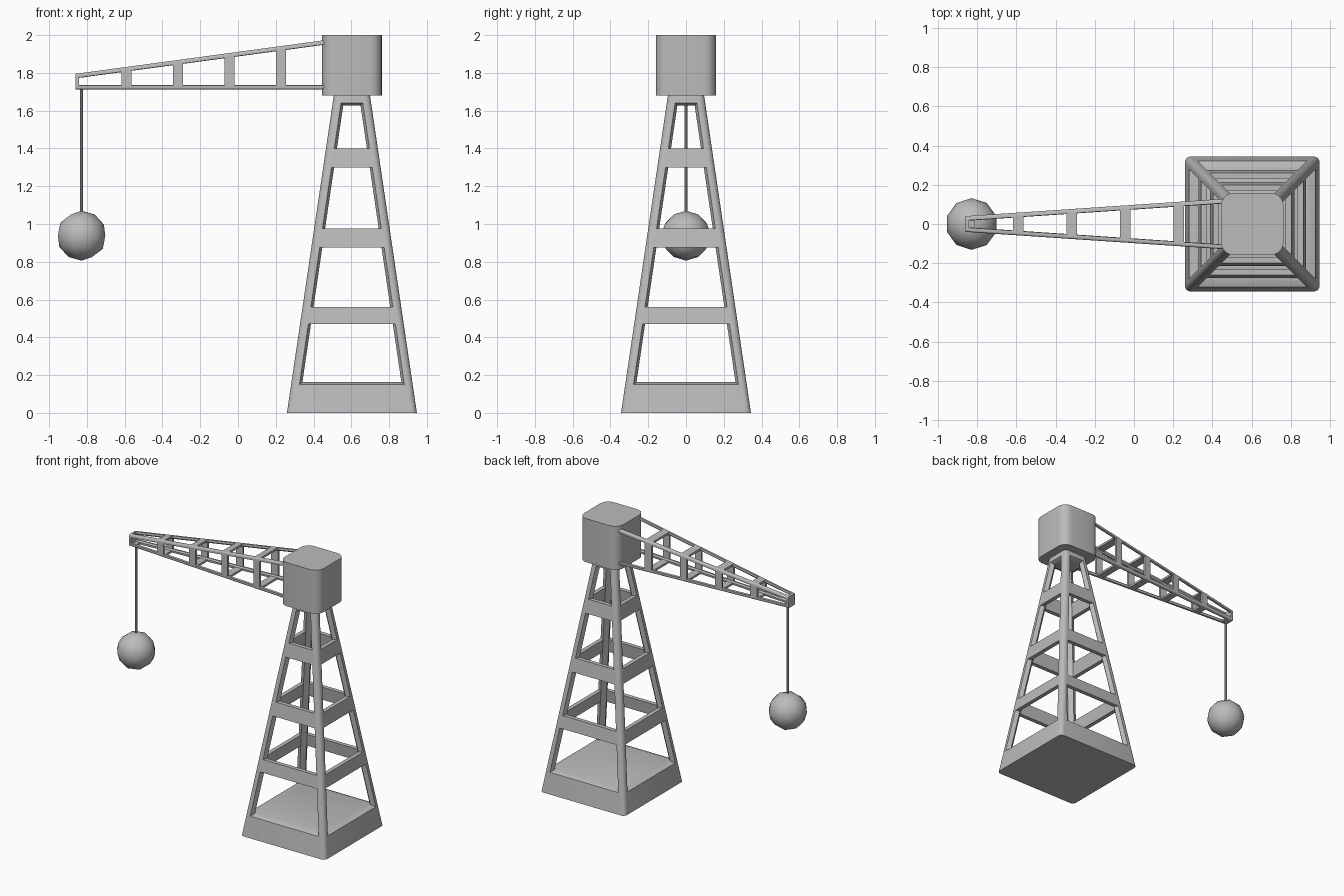
import bpy, bmesh, math
from mathutils import Vector

old = bpy.data.objects.get("Cube")
if old:
    bpy.data.objects.remove(old, do_unlink=True)

grey = bpy.data.materials.new("light grey")
grey.use_nodes = True
COLOUR = (0.5, 0.5, 0.5, 1)
grey.diffuse_color = COLOUR
grey.node_tree.nodes["Principled BSDF"].inputs["Base Color"].default_value = COLOUR


def finish(name, bm):
    bmesh.ops.recalc_face_normals(bm, faces=bm.faces)
    mesh = bpy.data.meshes.new(name)
    bm.to_mesh(mesh)
    bm.free()
    mesh.materials.append(grey)
    obj = bpy.data.objects.new(name, mesh)
    bpy.context.collection.objects.link(obj)
    bpy.ops.object.select_all(action="DESELECT")
    obj.select_set(True)
    bpy.context.view_layer.objects.active = obj
    bpy.ops.object.shade_smooth_by_angle(angle=math.radians(35))
    return obj


def loft(name, sections):
    """Skin matching closed sections and cap both ends."""
    bm = bmesh.new()
    rings = [[bm.verts.new(p) for p in s] for s in sections]
    for a, b in zip(rings, rings[1:]):
        for i in range(len(a)):
            j = (i + 1) % len(a)
            bm.faces.new((a[i], a[j], b[j], b[i]))
    bm.faces.new(rings[0])
    bm.faces.new(rings[-1])
    return finish(name, bm)


def arc(radius, steps=5):
    """Rounded outer corner, measured inward from the sharp corner."""
    turn = [math.pi / 2 * i / steps for i in range(steps + 1)]
    return [(radius * (1 - math.cos(a)), radius * (1 - math.sin(a))) for a in turn]


class Frame:
    """Tapered four-sided lattice; box(w) gives centre and half sizes along its axis."""

    def __init__(self, box, place, post, radius, depth, flare):
        self.box, self.place = box, place
        self.post, self.radius, self.depth, self.flare = post, radius, depth, flare

    def solid(self, name, levels):
        sections = []
        for w, inset in levels:
            cu, cv, hu, hv = self.box(w)
            ring = []
            for su, sv in ((1, 1), (-1, 1), (-1, -1), (1, -1)):
                pts = arc(self.radius)
                if su * sv < 0:
                    pts.reverse()
                ring += [self.place(cu + su * (hu - inset - a), cv + sv * (hv - inset - b), w)
                         for a, b in pts]
            sections.append(ring)
        return loft(name, sections)

    def posts(self, name, w0, w1):
        wide, deep = self.post + self.flare, self.depth
        shape = arc(self.radius) + [(self.post, 0), (wide, deep), (deep, wide), (0, self.post)]
        for i, (su, sv) in enumerate(((1, 1), (-1, 1), (-1, -1), (1, -1))):
            ends = []
            for w in (w0, w1):
                cu, cv, hu, hv = self.box(w)
                ends.append([self.place(cu + su * (hu - a), cv + sv * (hv - b), w)
                             for a, b in shape])
            loft(f"{name}_{i + 1}", ends)

    def band(self, name, w0, w1):
        for axis in (0, 1):
            for s in (1, -1):
                ends = []
                for w in (w0, w1):
                    box = self.box(w)
                    c, h = box[axis], box[axis + 2]
                    co, ho = box[1 - axis], box[3 - axis] - self.post
                    ring = []
                    for inset, k in ((0, -1), (0, 1), (self.depth, 1), (self.depth, -1)):
                        p = (c + s * (h - inset), co + k * ho)
                        ring.append(self.place(*(p if axis == 0 else p[::-1]), w))
                    ends.append(ring)
                loft(f"{name}_{'uv'[axis]}{'+' if s > 0 else '-'}", ends)


TOWER_X = 0.603
HOOK_X = -0.828


def tower_box(z):
    h = 0.344 - 0.248 * z / 1.68
    return TOWER_X, 0, h, h


def jib_box(x):
    t = (x + 0.86) / 1.31
    low, high = 1.712, 1.795 + 0.177 * t
    return 0, (low + high) / 2, 0.04 + 0.088 * t, (high - low) / 2


# Tower: base, corner posts, bands and top collar
tower = Frame(tower_box, lambda u, v, w: Vector((u, v, w)), 0.044, 0.03, 0.03, 0.014)
tower.solid("tower_base", [(0, 0), (0.15, 0), (0.163, 0.03)])
tower.posts("tower_post", 0.15, 1.64)
for n, (z0, z1) in enumerate(((0.47, 0.56), (0.875, 0.975), (1.3, 1.4))):
    tower.band(f"tower_band_{n + 1}", z0, z1)
tower.solid("tower_collar", [(1.627, 0.025), (1.64, 0), (1.685, 0)])

# Cabin
cabin = Frame(lambda z: (TOWER_X, 0, 0.159, 0.159), tower.place, 0, 0.065, 0, 0)
cabin.solid("cabin", [(1.68, 0), (2, 0)])

# Jib: corner rails, cross frames and tip
jib = Frame(jib_box, lambda u, v, w: Vector((w, u, v)), 0.022, 0.011, 0.015, 0.002)
jib.posts("jib_rail", -0.842, 0.47)
for n in range(4):
    x = -0.617 + 0.273 * n
    jib.band(f"jib_frame_{n + 1}", x, x + 0.053)
jib.solid("jib_tip", [(-0.86, 0), (-0.842, 0)])
loft("cable_mount", [[Vector((x, y, z)) for x, y in
                      ((-0.85, -0.025), (-0.81, -0.025), (-0.81, 0.025), (-0.85, 0.025))]
                     for z in (1.713, 1.728)])

# Cable and wrecking ball
bm = bmesh.new()
bmesh.ops.create_cone(bm, cap_ends=True, segments=8, radius1=0.008, radius2=0.008, depth=0.68)
bmesh.ops.translate(bm, verts=bm.verts, vec=(HOOK_X, 0, 1.38))
finish("cable", bm)
bm = bmesh.new()
bmesh.ops.create_icosphere(bm, subdivisions=2, radius=0.132)
bmesh.ops.translate(bm, verts=bm.verts, vec=(HOOK_X, 0, 0.938))
finish("wrecking_ball", bm)
